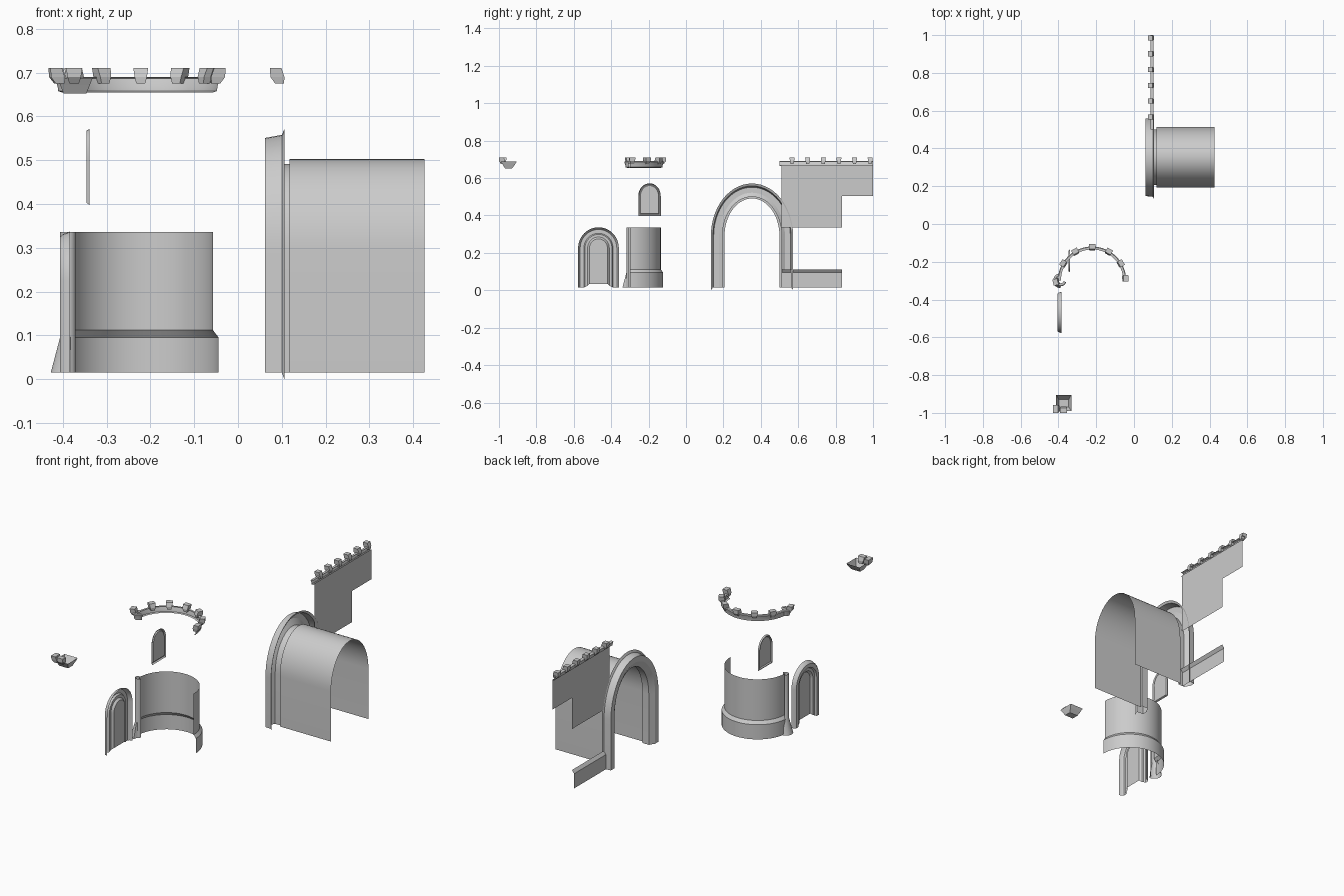
import bpy, bmesh
from math import pi, cos, sin, radians, atan2, hypot

if "Cube" in bpy.data.objects:
    bpy.data.objects.remove(bpy.data.objects["Cube"])


def make(name, bm, smooth=True):
    bmesh.ops.remove_doubles(bm, verts=bm.verts, dist=1e-5)
    bmesh.ops.recalc_face_normals(bm, faces=bm.faces)
    me = bpy.data.meshes.new(name)
    bm.to_mesh(me)
    bm.free()
    ob = bpy.data.objects.new(name, me)
    bpy.context.collection.objects.link(ob)
    if smooth:
        bpy.ops.object.select_all(action='DESELECT')
        ob.select_set(True)
        bpy.context.view_layer.objects.active = ob
        bpy.ops.object.shade_smooth_by_angle(angle=radians(30))
    return ob


def loft(bm, loops, closed=False, fill=False):
    """Skin a list of equal-length point loops."""
    rows = [[bm.verts.new(p) for p in loop] for loop in loops]
    n = len(rows[0])
    for a, b in zip(rows, rows[1:]):
        for i in range(n if closed else n - 1):
            j = (i + 1) % n
            bm.faces.new((a[i], a[j], b[j], b[i]))
    if fill:
        bm.faces.new(rows[-1])


def arch(x, cy, hw, top, spring, z0, n=28):
    pts = [(x, cy - hw, z0)]
    for i in range(n + 1):
        a = pi - pi * i / n
        pts.append((x, cy + hw * cos(a), spring + (top - spring) * sin(a)))
    return pts + [(x, cy + hw, z0)]


def arc(c, profile, a0, a1, n):
    """Loops of (radius, z) swept around a centre between two angles."""
    angles = [radians(a0 + (a1 - a0) * i / n) for i in range(n + 1)]
    return [[(c[0] + r * cos(a), c[1] + r * sin(a), z) for a in angles]
            for r, z in profile]


def merlon(bm, x, y, ang, w=1.0):
    """Flared battlement block; ang is the outward direction."""
    c, s = cos(ang), sin(ang)
    rings = []
    for z, hw, d0, d1 in ((.675, .010, -.002, .018), (.69, .014, -.003, .029),
                          (.711, .017, .004, .030)):
        rings.append([(x + d * c - t * w * s, y + d * s + t * w * c, z)
                      for d, t in ((d0, -hw), (d1, -hw), (d1, hw), (d0, hw))])
    loft(bm, rings, closed=True, fill=True)


CORNICE = ((0, .655), (.009, .658), (.010, .668), (.016, .687), (.012, .69), (0, .69))
PLINTH = ((.013, .015), (.013, .095), (0, .112))

# Gate arch surround and its tunnel
bm = bmesh.new()
gy = .353
loft(bm, [arch(x, gy, hw, top, .29, z0) for x, hw, top, z0 in (
    (.106, .220, .571, .0), (.100, .209, .558, .015), (.062, .205, .551, .015),
    (.062, .176, .522, .015), (.080, .147, .491, .015), (.118, .147, .491, .015))])
make("gate_arch", bm)
bm = bmesh.new()
loft(bm, [arch(x, gy, hw, top, .29, .016) for x, hw, top in (
    (.118, .147, .491), (.118, .161, .503), (.426, .161, .503))])
make("gate_tunnel", bm)

# Flat wall sheet with a stepped outline, plinth and battlements
wx = .103
bm = bmesh.new()
bm.faces.new([bm.verts.new((wx, y, z)) for y, z in (
    (.51, .335), (.835, .335), (.835, .505), (1, .505), (1, .668), (.51, .668))])
make("wall_panel", bm, False)
bm = bmesh.new()
loft(bm, [[(wx - d, y, z) for y in (.50, .835)] for d, z in PLINTH])
make("wall_plinth", bm, False)
bm = bmesh.new()
loft(bm, [[(wx - d, y, z + (.69 - z) * .25) for y in (.50, 1)] for d, z in CORNICE])
make("wall_cornice", bm, False)
bm = bmesh.new()
for i in range(6):
    merlon(bm, wx, .567 + .0835 * i, pi, .8)
make("wall_merlons", bm, False)

# Half-round tower shell with flared plinth
tc, tr = (-.222, -.300), .165
bm = bmesh.new()
loft(bm, arc(tc, [(tr + d, z) for d, z in PLINTH] + [(tr, .336)], 0, 180, 32))
make("tower_shell", bm)
bm = bmesh.new()
loft(bm, arc(tc, [(tr + d, z) for d, z in CORNICE], 0, 180, 32))
make("tower_cornice", bm)

# Slim corner column with a splayed foot
cc = (-.388, -.300)
bm = bmesh.new()
rows = []
for r, z in ((.040, .015), (.018, .097), (.018, .336)):
    row = []
    for i in range(13):
        a = radians(110 + 235 * i / 12)
        flare = r if cos(a) < .1 else .018
        row.append((cc[0] + flare * cos(a), cc[1] + flare * sin(a), z))
    rows.append(row)
loft(bm, rows)
make("corner_column", bm)
bm = bmesh.new()
loft(bm, arc(cc, [(.014 + d, z) for d, z in CORNICE], 110, 345, 12))
make("column_cornice", bm)

# Tower battlements
bm = bmesh.new()
for a in (4, 31, 60, 90, 120, 149):
    a = radians(a)
    merlon(bm, tc[0] + (tr - .002) * cos(a), tc[1] + (tr - .002) * sin(a), a)
a = radians(195)
merlon(bm, cc[0] + .012 * cos(a), cc[1] + .012 * sin(a), a)
make("tower_merlons", bm, False)

# Blind arched doorway with stepped moulding
bm = bmesh.new()
loft(bm, [arch(x, -.468, hw, top, .225, z0, 20) for x, hw, top, z0 in (
    (-.384, .109, .337, .015), (-.400, .104, .331, .015), (-.406, .098, .325, .015),
    (-.406, .078, .305, .015), (-.397, .072, .299, .018), (-.397, .058, .285, .025),
    (-.386, .048, .275, .034))], fill=True)
make("doorway", bm)

# Small arched window
bm = bmesh.new()
loft(bm, [arch(x, -.195, hw, top, .505, z0, 16) for x, hw, top, z0 in (
    (-.339, .060, .572, .398), (-.346, .055, .567, .403),
    (-.346, .051, .563, .407), (-.340, .048, .560, .410))],
    closed=True, fill=True)
make("window", bm)

# Separate flared corner cornice with its battlement
bm = bmesh.new()
loft(bm, [[(x0, y0, z), (x1, y0, z), (x1, y1, z), (x0, y1, z)] for z, x0, x1, y0, y1 in (
    (.688, -.412, -.332, -.990, -.905), (.672, -.406, -.338, -.980, -.915),
    (.652, -.398, -.346, -.968, -.930))], closed=True, fill=True)
make("corner_cornice", bm, False)
bm = bmesh.new()
merlon(bm, -.398, -.979, pi, 1.2)
merlon(bm, -.374, -.970, -pi / 2, 1.1)
make("corner_merlon", bm, False)
